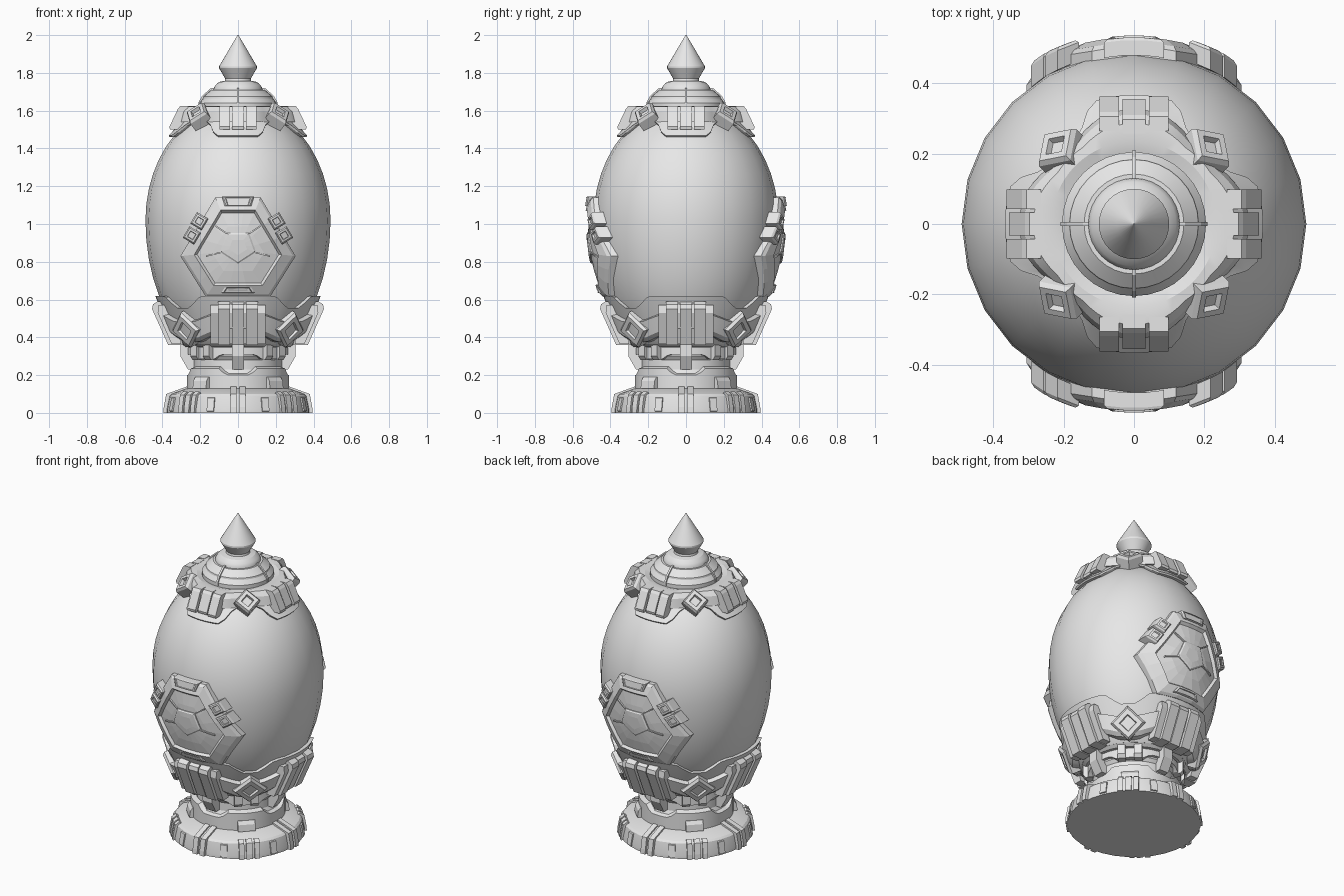
import bpy
import bmesh
from math import sin, cos, pi, sqrt, radians
from mathutils import Vector

cube = bpy.data.objects.get("Cube")
if cube:
    bpy.data.objects.remove(cube, do_unlink=True)

grey = bpy.data.materials.new("plain grey")
grey.use_nodes = True
grey.diffuse_color = (0.8, 0.8, 0.8, 1)
grey.node_tree.nodes["Principled BSDF"].inputs["Base Color"].default_value = (0.8, 0.8, 0.8, 1)

CARDINAL = [i * pi / 2 for i in range(4)]
DIAGONAL = [a + pi / 4 for a in CARDINAL]


def polar(a, r, z, t=0.0):
    """Point at angle a from the front, radius r, tangent shift t."""
    return Vector((r * sin(a) + t * cos(a), -r * cos(a) + t * sin(a), z))


def skin(bm, rings, wrap=False):
    """Bridge closed rings of points; cap the ends unless they wrap."""
    rows = [[bm.verts.new(p) for p in ring] for ring in rings]
    n = len(rows[0])
    pairs = list(zip(rows, rows[1:])) + ([(rows[-1], rows[0])] if wrap else [])
    for lo, hi in pairs:
        for i in range(n):
            j = (i + 1) % n
            bm.faces.new((lo[i], lo[j], hi[j], hi[i]))
    if not wrap:
        bm.faces.new(rows[0][::-1])
        bm.faces.new(rows[-1])


def finish(name, bm, smooth=0):
    bmesh.ops.recalc_face_normals(bm, faces=bm.faces[:])
    mesh = bpy.data.meshes.new(name)
    bm.to_mesh(mesh)
    bm.free()
    mesh.materials.append(grey)
    obj = bpy.data.objects.new(name, mesh)
    bpy.context.collection.objects.link(obj)
    if smooth:
        bpy.ops.object.select_all(action='DESELECT')
        obj.select_set(True)
        bpy.context.view_layer.objects.active = obj
        bpy.ops.object.shade_smooth_by_angle(angle=radians(smooth))


def lathe(name, profile, n=32, smooth=25, wrap=False):
    """Turn a profile; it may be a function of the angle."""
    bm = bmesh.new()
    angles = [2 * pi * i / n for i in range(n)]
    columns = [[polar(a, r, z) for r, z in (profile(a) if callable(profile) else profile)]
               for a in angles]
    skin(bm, list(zip(*columns)), wrap)
    finish(name, bm, smooth)


def ribs(name, profile, slots, angles=CARDINAL):
    """Radial blocks: profile (r, z) extruded between tangent limits."""
    bm = bmesh.new()
    for a in angles:
        for t0, t1 in slots:
            skin(bm, [[polar(a, r, z, t) for r, z in profile] for t in (t0, t1)])
    finish(name, bm)


def egg_r(z):
    half = 0.62 if z > 1.02 else 0.77
    return 0.49 * sqrt(max(0.0, 1 - ((z - 1.02) / half) ** 2))


def ramp(a, u0, u1, v0, v1):
    """Blend v0 to v1 with distance from the nearest cardinal (0) to diagonal (1)."""
    u = abs((a / (pi / 2) + 0.5) % 1 - 0.5) * 2
    k = min(1, max(0, (u - u0) / (u1 - u0)))
    return v0 + (v1 - v0) * k


# Egg body
steps = [0.02 + 0.96 * i / 22 for i in range(23)]
egg = [(egg_r(1.02 - cos(pi * s) * (0.77 if s < 0.5 else 0.62)),
        1.02 - cos(pi * s) * (0.77 if s < 0.5 else 0.62)) for s in steps]
lathe("egg_body", egg, n=24, smooth=40)

# Foot and neck
lathe("foot_disc", [(.33, 0), (.38, 0), (.38, .02), (.365, .09), (.355, .1), (.27, .13), (.2, .13)])
lathe("neck", [(.25, .1), (.25, .2), (.235, .23), (.235, .28), (.25, .3), (.25, .38)])
lathe("neck_lower_collar", lambda a: [(.24, .12), (.27, .12), (.27, ramp(a, .3, .5, .2, .235)),
                                      (.24, ramp(a, .3, .5, .21, .245))], n=64, wrap=True)
lathe("neck_upper_collar", lambda a: [(.23, ramp(a, .45, .6, .31, .285)),
                                      (.268, ramp(a, .45, .6, .31, .285)),
                                      (.268, .345), (.25, .36)], n=64, wrap=True)
lathe("neck_top_lip", [(.2, .35), (.28, .35), (.3, .365), (.3, .38), (.2, .38)])
ribs("foot_clamp", [(.3, 0), (.395, 0), (.393, .03), (.38, .1), (.27, .14), (.26, .1)],
     [(-.04, -.008), (.008, .04)])
ribs("foot_clip", [(.34, .0), (.388, .0), (.386, .03), (.374, .095), (.35, .112), (.33, .1)],
     [(-.06, -.03), (-.018, .018), (.03, .06)], DIAGONAL)
ribs("foot_side_tab", [(.34, 0), (.387, .01), (.374, .08), (.34, .09)],
     [(-.02, .02)], [a + s * pi / 8 for a in CARDINAL for s in (-1, 1)])
ribs("neck_tab", [(.23, .23), (.265, .23), (.305, .3), (.305, .37), (.23, .37)], [(-.032, .032)])
ribs("neck_block", [(.23, .28), (.27, .28), (.287, .3), (.287, .36), (.23, .36)],
     [(-.07, -.025), (.025, .07)], DIAGONAL)
ribs("neck_stud", [(.25, .13), (.29, .13), (.285, .17), (.27, .19), (.25, .19)],
     [(-.05, .05)], DIAGONAL)


# Cup that holds the egg
def cup_r(z):
    return 0.332 + 0.38 * (z - 0.36)


def cup(a):
    top = ramp(a, .6, .85, .62, .555)
    return [(.24, .37), (.3, .365), (cup_r(.4) - .015, .4), (cup_r(.5), .5),
            (cup_r(top) + .008, top), (cup_r(top) - .03, top)]


def cup_band(a):
    lo, hi = ramp(a, .3, .8, .43, .375), ramp(a, .3, .8, .54, .49)
    return [(cup_r(lo) - .04, lo), (cup_r(lo) + .012, lo), (cup_r(lo + .02) + .03, lo + .02),
            (cup_r(hi - .01) + .03, hi - .01), (cup_r(hi), hi), (cup_r(hi) - .04, hi)]


lathe("cup", cup, n=64)
lathe("cup_band", cup_band, n=64, smooth=20, wrap=True)
ribs("cup_backplate", [(.3, .365), (.352, .365), (.425, .53), (.42, .57), (.36, .57)],
     [(-.145, .145)])
LOWER = [(.29, .36), (.37, .36), (.455, .55), (.45, .575), (.425, .59), (.38, .59)]
ribs("cup_rib", LOWER, [(-.105, -.042), (.042, .105)])
ribs("cup_middle_rib", [(r - .008, z) for r, z in LOWER], [(-.032, .032)])

# Crown around the top of the egg
def crown_skirt(a):
    lo = ramp(a, .42, .68, 1.46, 1.535)
    mid = (lo + 1.57) / 2
    return [(egg_r(lo) - .03, lo), (egg_r(lo) + .015, lo), (egg_r(lo) + .022, lo + .008),
            (egg_r(mid) + .028, mid), (.275, 1.57), (.2, 1.57)]


lathe("crown_skirt", crown_skirt, n=64, smooth=20, wrap=True)
lathe("crown_ring", lambda a: [(.2, 1.54), (ramp(a, .3, .75, .325, .29), 1.54),
                               (ramp(a, .3, .75, .312, .28), 1.595),
                               (ramp(a, .3, .75, .285, .262), 1.622),
                               (.235, 1.625), (.2, 1.615)], n=64, smooth=20, wrap=True)
UPPER = [(.27, 1.5), (.36, 1.5), (.363, 1.515), (.318, 1.61), (.305, 1.625), (.265, 1.625)]
ribs("crown_rib", UPPER, [(-.098, -.042), (.042, .098)])
ribs("crown_middle_rib", [(r - .008, z) for r, z in UPPER], [(-.032, .032)])


# Diamond badges on the diagonals
def diamonds(name, r, z, tilt, size):
    bm = bmesh.new()
    for a in DIAGONAL:
        normal = polar(a, cos(tilt), sin(tilt))
        up = polar(a, -sin(tilt), cos(tilt))
        side = polar(a, 0, 0, 1)
        rings = []
        for k, h in ((1, -.05), (1, .015), (.85, .03), (.5, .03), (.42, .012)):
            s = size * k
            rings.append([polar(a, r, z) + normal * h + d
                          for d in (side * s, up * s, side * -s, up * -s)])
        skin(bm, rings)
    finish(name, bm)


diamonds("cup_diamond", .375, .445, radians(-22), .1)
diamonds("crown_diamond", .295, 1.575, radians(42), .075)

# Cap and finial
lathe("cap", [(.18, 1.6), (.205, 1.615), (.205, 1.64), (.185, 1.665), (.183, 1.675), (.142, 1.71),
              (.13, 1.71), (.128, 1.72), (.12, 1.735), (.1, 1.752), (.07, 1.758),
              (.065, 1.78), (.03, 1.78)])
ribs("cap_seam", [(.13, 1.69), (.13, 1.72), (.145, 1.718), (.19, 1.678), (.209, 1.645),
                  (.209, 1.62), (.18, 1.62)], [(-.006, .006)])
lathe("finial", [(.04, 1.765), (.068, 1.77), (.1, 1.825), (.1, 1.835), (.05, 1.92), (.002, 2.0)],
      smooth=30)


# Medallions wrapped on the egg, front and back
def on_egg(x, z, off, turn):
    r = egg_r(z) + off
    return polar(turn, sqrt(r * r - x * x), z, x)


def plate(bm, outline, layers, turn, cuts=3):
    """Stack scaled copies of an outline at offsets above the egg."""
    n = len(outline)
    cx, cz = (sum(p[i] for p in outline) / n for i in (0, 1))
    pts = []
    for (x0, z0), (x1, z1) in zip(outline, outline[1:] + outline[:1]):
        pts += [(x0 + (x1 - x0) * k / cuts, z0 + (z1 - z0) * k / cuts) for k in range(cuts)]
    skin(bm, [[on_egg(cx + (x - cx) * s, cz + (z - cz) * s, off, turn) for x, z in pts]
              for s, off in layers])


def mirror(half):
    return half + [(-x, z) for x, z in reversed(half)]


SHIELD = mirror([(.12, 1.14), (.305, .83), (.17, .615)])
TOP_BLOCK = mirror([(.085, 1.145), (.07, 1.095)])
FOOT_SLOT = mirror([(.07, .665), (.09, .635)])
PENTAGON = [(.1 * sin(2 * pi * i / 5), .88 - .09 * cos(2 * pi * i / 5)) for i in range(5)]
shield, details = bmesh.new(), bmesh.new()
for turn in (0, pi):
    plate(shield, SHIELD, [(1, -.03), (1, .025), (.95, .035), (.76, .044), (.71, .026),
                           (.45, .028), (.15, .03)], turn)
    plate(details, TOP_BLOCK, [(1, 0), (1, .043), (.9, .05), (.8, .05), (.75, .044)], turn)
    plate(details, FOOT_SLOT, [(1, 0), (1, .042), (.85, .046), (.8, .04)], turn)
    plate(details, PENTAGON, [(1, .01), (1, .034), (.9, .039), (.5, .04)], turn)
    for side in (-1, 1):
        # Paired clips along the upper slanted edges
        for x, z in ((.205, 1.015), (.245, .94)):
            clip = [(side * (x + u * .03 - v * .018), z + u * .018 + v * .03)
                    for u, v in ((-1, -1), (1, -1), (1, 1), (-1, 1))]
            plate(details, clip, [(1, 0), (1, .05), (.8, .058), (.5, .058), (.45, .05)], turn, 1)
        # Seams from the centre panel to the frame
        for (x0, z0), (x1, z1) in (((.06, .95), (.12, .99)), ((.09, .85), (.17, .83))):
            bar = [(side * x0, z0 - .004), (side * x1, z1 - .004),
                   (side * x1, z1 + .004), (side * x0, z0 + .004)]
            plate(details, bar, [(1, .01), (1, .036)], turn)
finish("medallion", shield)
finish("medallion_detail", details)
